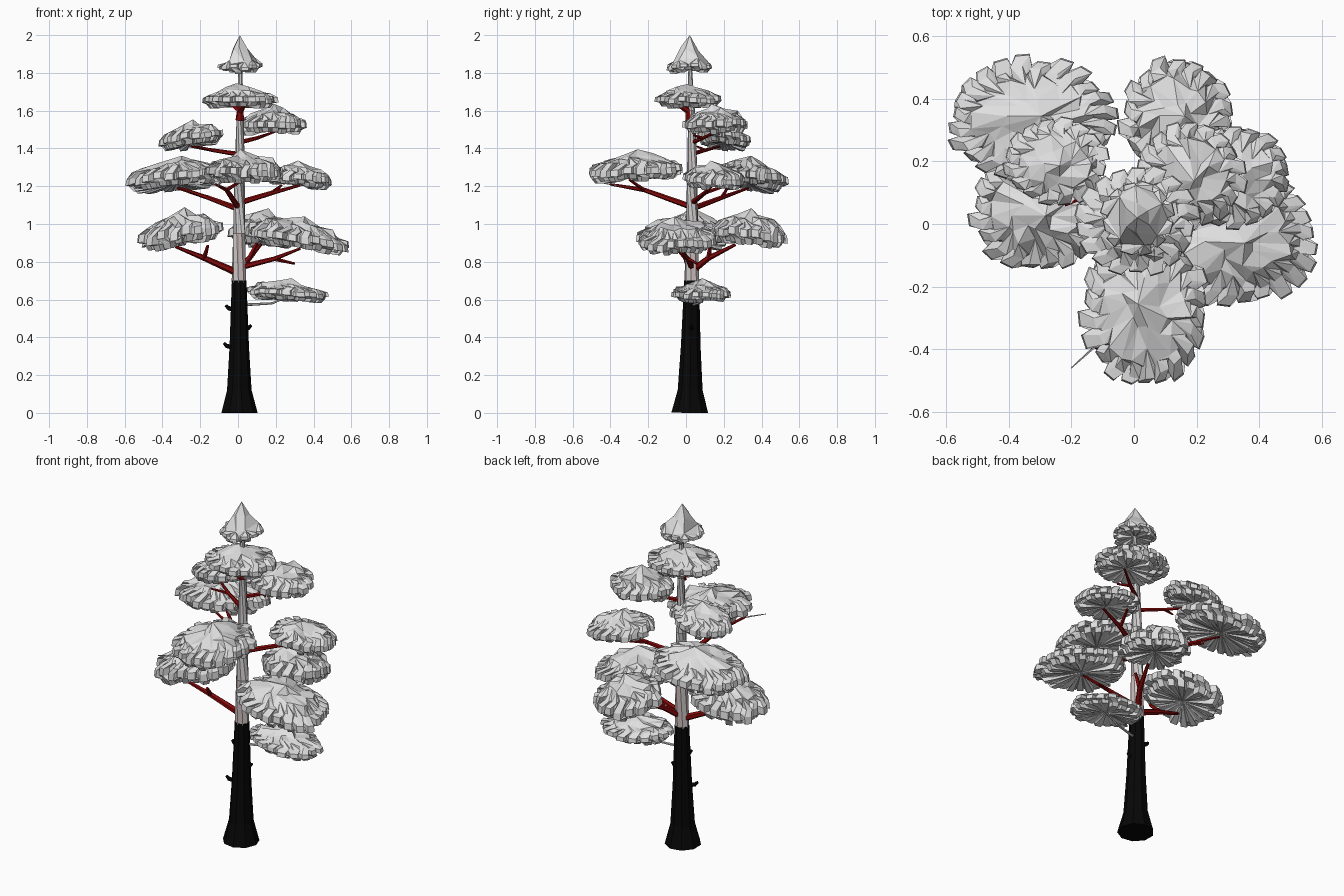
import bpy, bmesh, math, random
from mathutils import Vector

random.seed(4)
cube = bpy.data.objects.get("Cube")
if cube:
    bpy.data.objects.remove(cube, do_unlink=True)


def material(name, rgb):
    m = bpy.data.materials.new(name)
    m.use_nodes = True
    m.diffuse_color = (*rgb, 1)
    m.node_tree.nodes["Principled BSDF"].inputs["Base Color"].default_value = (*rgb, 1)
    return m


LEAF = material("pale grey foliage", (0.74, 0.74, 0.74))
BLACK = material("black bark", (0.002, 0.002, 0.002))
PALE = material("pale upper bark", (0.66, 0.63, 0.63))
PINK = material("pinkish bark", (0.6, 0.49, 0.48))
RED = material("dark red wood", (0.24, 0.003, 0.003))


def finish(bm, name, *mats):
    bmesh.ops.recalc_face_normals(bm, faces=bm.faces)
    me = bpy.data.meshes.new(name)
    bm.to_mesh(me)
    bm.free()
    for m in mats:
        me.materials.append(m)
    ob = bpy.data.objects.new(name, me)
    bpy.context.collection.objects.link(ob)
    return ob


def connect(bm, low, high):
    """Triangle band between two rings; the upper ring may have fewer points."""
    k, n, h = len(low) // len(high), len(low), len(high)
    for i in range(n):
        j = i // k
        bm.faces.new((low[i], low[(i + 1) % n], high[j]))
        if i % k == k - 1:
            bm.faces.new((low[(i + 1) % n], high[(j + 1) % h], high[j]))


def fan(bm, ring, tip):
    for i, v in enumerate(ring):
        bm.faces.new((v, ring[(i + 1) % len(ring)], tip))


def pad(name, cx, cy, rx, ry, z0, z1, droop=0.1, cone=False):
    """Flattened foliage cloud with blocky tufts around its rim."""
    bm = bmesh.new()
    teeth = 2 * max(6, round((rx + ry) * 24))
    out = Vector((cx, cy)).normalized() * droop
    height = z1 - z0

    def point(a, r, h):
        x, y = rx * r * math.cos(a), ry * r * math.sin(a)
        return bm.verts.new((cx + x, cy + y, z0 + height * h - out.x * x - out.y * y))

    def tufts(inner, outer, h, shift, wobble):
        ring = []
        for t in range(teeth):
            reach = outer * (0.9 + 0.13 * wobble[t])
            lift = h + 0.14 * (wobble[t - 3] - 0.5)
            # Square block: narrow notch, wide outer face
            for r, k in ((inner, 0), (reach, 0.12), (reach, 0.74), (inner, 0.86)):
                ring.append(point(2 * math.pi * (t + k + shift) / teeth, r, lift))
        return ring

    def plain(count, r, h, rough):
        return [point(2 * math.pi * (i + 0.5 + random.uniform(-.35, .35)) / count,
                      r * random.uniform(1 - rough, 1 + rough),
                      h + random.uniform(-.08, .08)) for i in range(count)]

    w1, w2, w3 = ([random.random() for _ in range(teeth)] for _ in range(3))
    squash = 0.42 if cone else 1
    rings = [tufts(0.64, 0.82, 0.07 * squash, 0.4, w1),
             tufts(0.76, 0.9, 0.22 * squash, 0.4, w1),
             tufts(0.82, 1.0, 0.25 * squash, 0, w2),
             tufts(0.8, 0.98, 0.44 * squash, 0, w2)]
    if cone:
        rings += [plain(teeth // 2, 0.78, 0.33, 0.1), plain(teeth // 2, 0.38, 0.62, 0.08)]
    else:
        rings += [tufts(0.7, 0.84, 0.56, 0.4, w3), plain(teeth, 0.58, 0.7, 0.25),
                  plain(teeth // 2, 0.3, 0.8, 0.35)]
    for low, high in zip(rings, rings[1:]):
        connect(bm, low, high)
    fan(bm, rings[0], point(0, 0, 0.1 if cone else 0.2))
    fan(bm, rings[-1], point(random.uniform(0, 6), 0.0 if cone else 0.12, 1))
    return finish(bm, name, LEAF)


def limb(name, path, sides, *mats):
    """Tapered faceted tube; path holds (x, y, z, radius)."""
    bm = bmesh.new()
    pts = [Vector(p[:3]) for p in path]
    rings = []
    for i, p in enumerate(pts):
        d = pts[min(i + 1, len(pts) - 1)] - pts[max(i - 1, 0)]
        q = d.to_track_quat('Z', 'Y')
        rings.append([bm.verts.new(p + q @ Vector((math.cos(a), math.sin(a), 0)) * path[i][3])
                      for a in (2 * math.pi * (s + 0.5) / sides for s in range(sides))])
    for low, high in zip(rings, rings[1:]):
        for s in range(sides):
            t = (s + 1) % sides
            bm.faces.new((low[s], low[t], high[t], high[s]))
    bm.faces.new(rings[0])
    bm.faces.new(rings[-1])
    return finish(bm, name, *mats)


# Trunk: flared black base, pale top
limb("lower_trunk", [(0.005, 0.02, 0, 0.099), (0.005, 0.022, 0.12, 0.067),
                     (0.005, 0.025, 0.35, 0.053), (0.005, 0.03, 0.7, 0.04)], 9, BLACK)
upper = limb("upper_trunk", [(0.005, 0.03, 0.69, 0.039), (0.006, 0.032, 0.95, 0.034),
                             (0.008, 0.033, 1.25, 0.028), (0.012, 0.03, 1.6, 0.018),
                             (0.012, 0.02, 1.86, 0.01)], 8, PALE, PINK)
for f in upper.data.polygons:
    f.material_index = int(f.center.z < 0.9 and f.index % 2 == 0)

# Broken stubs on the black bark
for i, (x, y, z) in enumerate([(-0.075, 0.0, 0.36), (0.07, 0.03, 0.455), (-0.065, 0.04, 0.56)]):
    limb(f"bark_stub_{i + 1}", [(0, 0.025, z - 0.02, 0.014), (x * 0.8, y, z - 0.005, 0.012),
                                (x, y, z + 0.01, 0.008)], 5, BLACK)


def branch(name, start, bend, end, fork, mat=RED, r=0.016):
    """Main limb with one bend, plus a side fork leaving at the bend."""
    limb(name, [(*start, r), (*bend, r * 0.75), (*end, r * 0.4)], 6, mat)
    if fork:
        limb(name + "_fork", [(*bend, r * 0.7), (*fork, r * 0.4)], 5, mat)


# Branches
branch("left_low_branch", (0, 0.03, 0.74), (-0.18, 0.0, 0.82), (-0.33, -0.03, 0.88), (-0.16, -0.06, 0.885), r=0.02)
branch("right_low_branch", (0.01, 0.03, 0.77), (0.19, 0.01, 0.815), (0.33, -0.03, 0.87), (0.3, 0.06, 0.79))
branch("back_low_branch", (0, 0.03, 0.75), (0.06, 0.12, 0.82), (0.12, 0.26, 0.89), (0.1, 0.13, 0.9), r=0.02)
branch("front_branch", (0, 0.03, 1.09), (-0.06, -0.22, 1.18), (-0.12, -0.4, 1.21), (0.03, -0.3, 1.235))
branch("left_back_branch", (0, 0.03, 1.08), (-0.16, 0.19, 1.14), (-0.32, 0.33, 1.19), (-0.3, 0.22, 1.19))
branch("right_middle_branch", (0, 0.03, 1.11), (0.18, 0.1, 1.165), (0.33, 0.14, 1.205), (0.23, 0.22, 1.205))
branch("left_high_branch", (0, 0.03, 1.37), (-0.13, 0.1, 1.39), (-0.25, 0.18, 1.41), (-0.22, 0.06, 1.41), r=0.013)
branch("right_high_branch", (0, 0.03, 1.43), (0.1, 0.09, 1.455), (0.2, 0.16, 1.49), (0.15, 0.04, 1.47), r=0.013)
branch("top_branch", (0.01, 0.02, 1.55), (0.012, 0.01, 1.6), (0.04, -0.06, 1.645), (-0.05, 0.05, 1.645), r=0.024)
branch("lowest_branch", (0, 0.03, 0.57), (0.18, 0.07, 0.58), (0.3, 0.09, 0.63), None, PALE, 0.008)
limb("front_twig", [(-0.1, -0.37, 1.205, 0.005), (-0.2, -0.46, 1.22, 0.002)], 5, PALE)

# Foliage, bottom to top
pad("lowest_foliage", 0.26, 0.08, 0.22, 0.16, 0.59, 0.715, 0.07)
pad("left_low_foliage", -0.305, 0.04, 0.225, 0.2, 0.87, 1.085, 0.17)
pad("right_low_foliage", 0.325, -0.05, 0.27, 0.22, 0.86, 1.045, 0.17)
pad("back_low_foliage", 0.14, 0.34, 0.19, 0.2, 0.88, 1.085, 0.13)
pad("left_back_foliage", -0.325, 0.33, 0.28, 0.21, 1.18, 1.36, 0.13)
pad("right_middle_foliage", 0.32, 0.15, 0.19, 0.17, 1.19, 1.335)
pad("front_foliage", 0.035, -0.27, 0.21, 0.265, 1.22, 1.395, 0.04)
pad("left_high_foliage", -0.25, 0.2, 0.17, 0.145, 1.4, 1.55, 0.18)
pad("right_high_foliage", 0.18, 0.155, 0.18, 0.175, 1.47, 1.635, -0.02)
pad("top_foliage", 0.01, 0.01, 0.2, 0.18, 1.61, 1.745, 0)
pad("crown_foliage", 0.01, 0.02, 0.12, 0.12, 1.8, 2.0, 0, cone=True)
